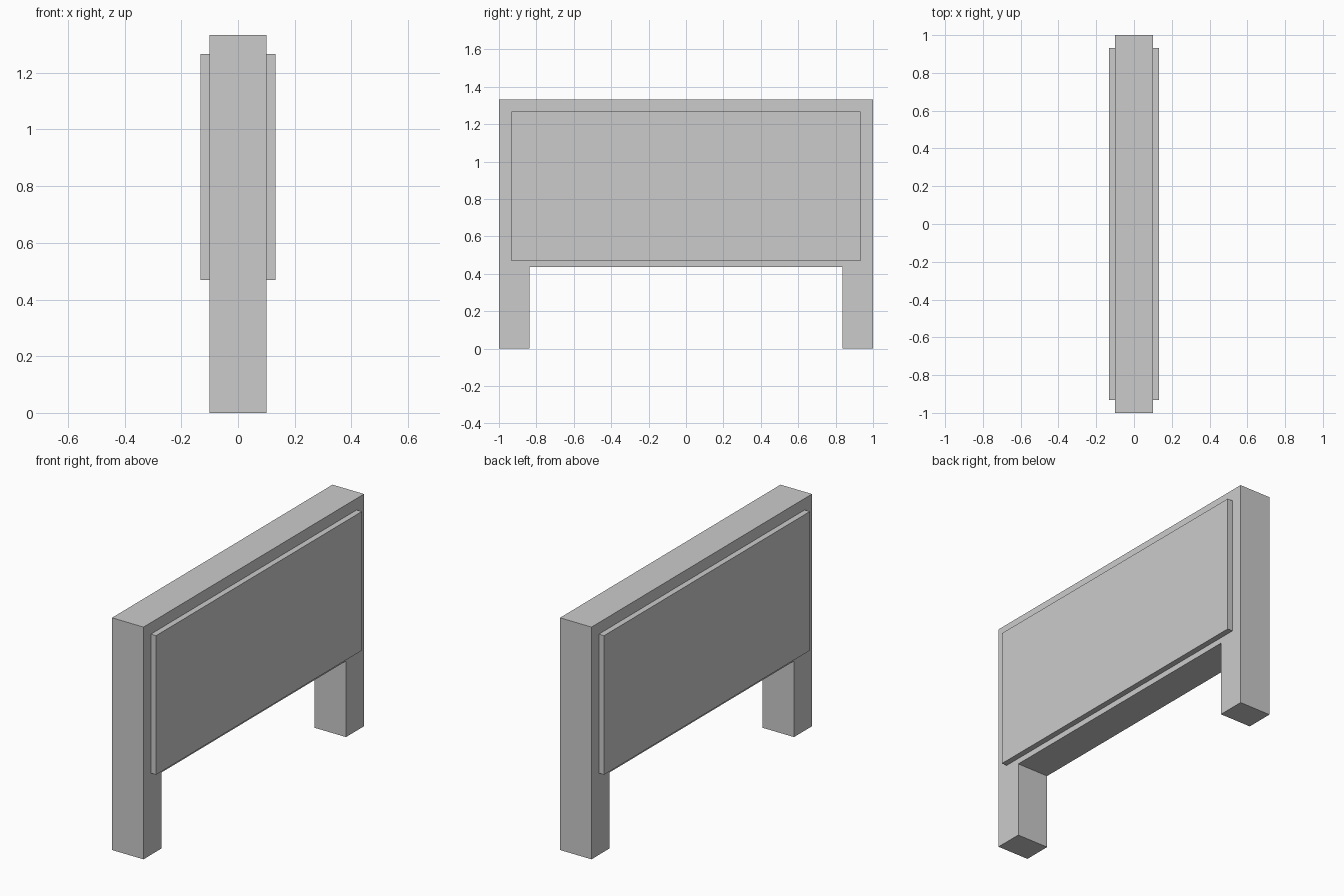
import bpy
import bmesh

if "Cube" in bpy.data.objects:
    bpy.data.objects.remove(bpy.data.objects["Cube"])

HALF_DEPTH = 0.1      # frame half thickness along x
PANEL_DEPTH = 0.033   # how far each panel stands out


def extrude_yz(name, outline, x0, x1):
    """Solid made from a y/z outline pushed from x0 to x1."""
    bm = bmesh.new()
    face = bm.faces.new([bm.verts.new((x0, y, z)) for y, z in outline])
    ext = bmesh.ops.extrude_face_region(bm, geom=[face], use_keep_orig=True)
    verts = [g for g in ext["geom"] if isinstance(g, bmesh.types.BMVert)]
    bmesh.ops.translate(bm, verts=verts, vec=(x1 - x0, 0, 0))
    bmesh.ops.recalc_face_normals(bm, faces=bm.faces)
    mesh = bpy.data.meshes.new(name)
    bm.to_mesh(mesh)
    bm.free()
    obj = bpy.data.objects.new(name, mesh)
    bpy.context.collection.objects.link(obj)
    return obj


# Board with two legs, one continuous profile
half = [(1, 1.333), (1, 0), (0.837, 0), (0.837, 0.436)]
frame_outline = half + [(-y, z) for y, z in reversed(half)]
extrude_yz("sign_frame", frame_outline, -HALF_DEPTH, HALF_DEPTH)

# Raised panel on each broad side
panel_outline = [(-0.933, 0.469), (0.933, 0.469), (0.933, 1.267), (-0.933, 1.267)]
for label, side in (("left", -1), ("right", 1)):
    extrude_yz(label + "_panel", panel_outline,
               side * HALF_DEPTH, side * (HALF_DEPTH + PANEL_DEPTH))
